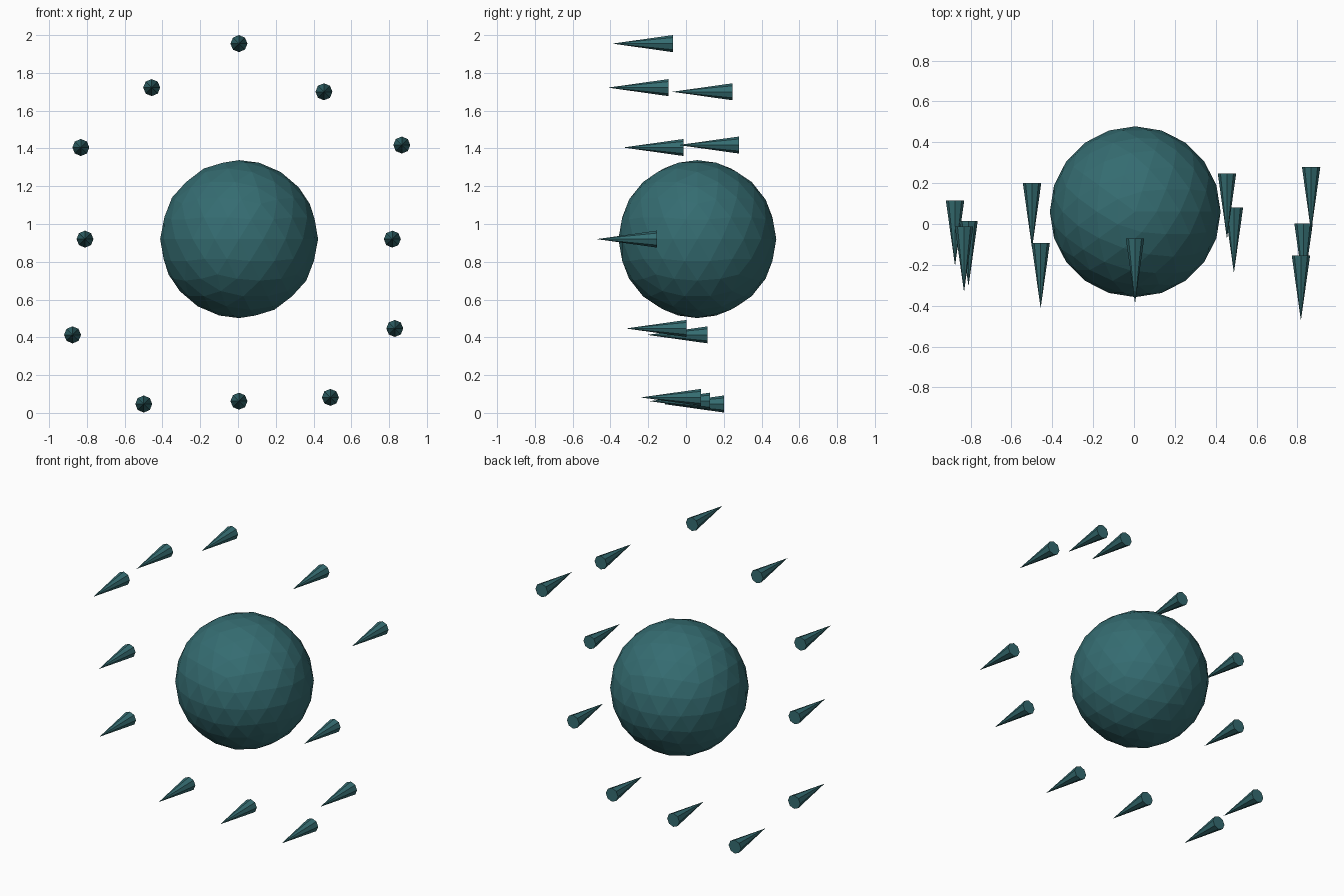
import bpy, math

# Dark teal material shared by all parts
mat = bpy.data.materials.new("dark_teal")
mat.diffuse_color = (0.035, 0.15, 0.165, 1)


def finish(name):
    ob = bpy.context.object
    ob.name = name
    ob.data.materials.append(mat)


# Central faceted ball
bpy.ops.mesh.primitive_ico_sphere_add(subdivisions=3, radius=0.418,
                                      location=(0.006, 0.06, 0.92))
finish("ball")

# Ring of forward-pointing spikes: x, y of the base, z
LENGTH, RADIUS = 0.32, 0.045
spikes = [
    (0.005, -0.07, 1.955),
    (0.455, 0.247, 1.70),
    (0.867, 0.28, 1.418),
    (0.817, -0.153, 0.92),
    (0.83, 0.002, 0.447),
    (0.489, 0.08, 0.082),
    (0.005, 0.127, 0.062),
    (-0.499, 0.20, 0.047),
    (-0.876, 0.115, 0.413),
    (-0.81, 0.015, 0.92),
    (-0.832, -0.013, 1.405),
    (-0.457, -0.093, 1.722),
]
for i, (x, y, z) in enumerate(spikes):
    bpy.ops.mesh.primitive_cone_add(vertices=8, radius1=RADIUS, radius2=0, depth=LENGTH,
                                    location=(x, y - LENGTH / 2, z),
                                    rotation=(math.pi / 2, 0, 0))
    finish(f"spike_{i + 1}")
